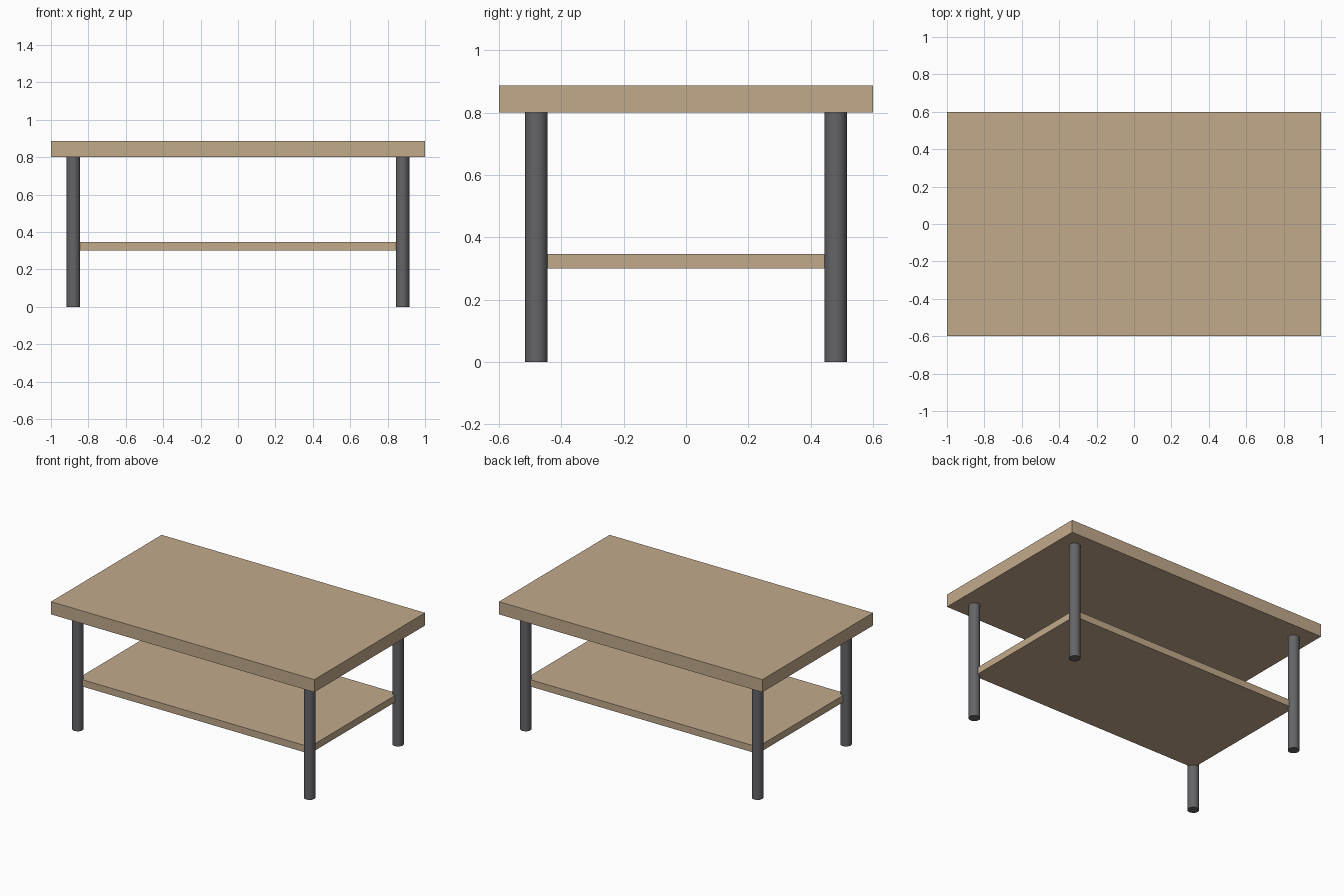
import bpy
from math import radians

if "Cube" in bpy.data.objects:
    bpy.data.objects.remove(bpy.data.objects["Cube"])


def material(name, color):
    mat = bpy.data.materials.new(name)
    mat.diffuse_color = (*color, 1)
    mat.use_nodes = True
    mat.node_tree.nodes["Principled BSDF"].inputs["Base Color"].default_value = mat.diffuse_color
    return mat


wood = material("wood", (0.54, 0.40, 0.26))
metal = material("dark_metal", (0.13, 0.13, 0.14))

LEG_X, LEG_Y, LEG_R, LEG_H = 0.88, 0.48, 0.036, 0.8


def board(name, half_x, half_y, z0, z1):
    bpy.ops.mesh.primitive_cube_add(size=1, location=(0, 0, (z0 + z1) / 2))
    ob = bpy.context.object
    ob.name = name
    ob.scale = (2 * half_x, 2 * half_y, z1 - z0)
    bpy.ops.object.transform_apply(location=False, rotation=False, scale=True)
    ob.data.materials.append(wood)


def leg(name, x, y):
    bpy.ops.mesh.primitive_cylinder_add(
        vertices=32, radius=LEG_R, depth=LEG_H, location=(x, y, LEG_H / 2))
    ob = bpy.context.object
    ob.name = name
    ob.data.materials.append(metal)
    bpy.ops.object.shade_smooth_by_angle(angle=radians(30))


# Table top and lower shelf (shelf corners meet the leg axes)
board("table_top", 1.0, 0.6, LEG_H, 0.887)
board("shelf", LEG_X, LEG_Y, 0.3, 0.347)

# Four round legs
for side, sx in (("left", -1), ("right", 1)):
    for end, sy in (("front", -1), ("back", 1)):
        leg(f"{end}_{side}_leg", sx * LEG_X, sy * LEG_Y)
